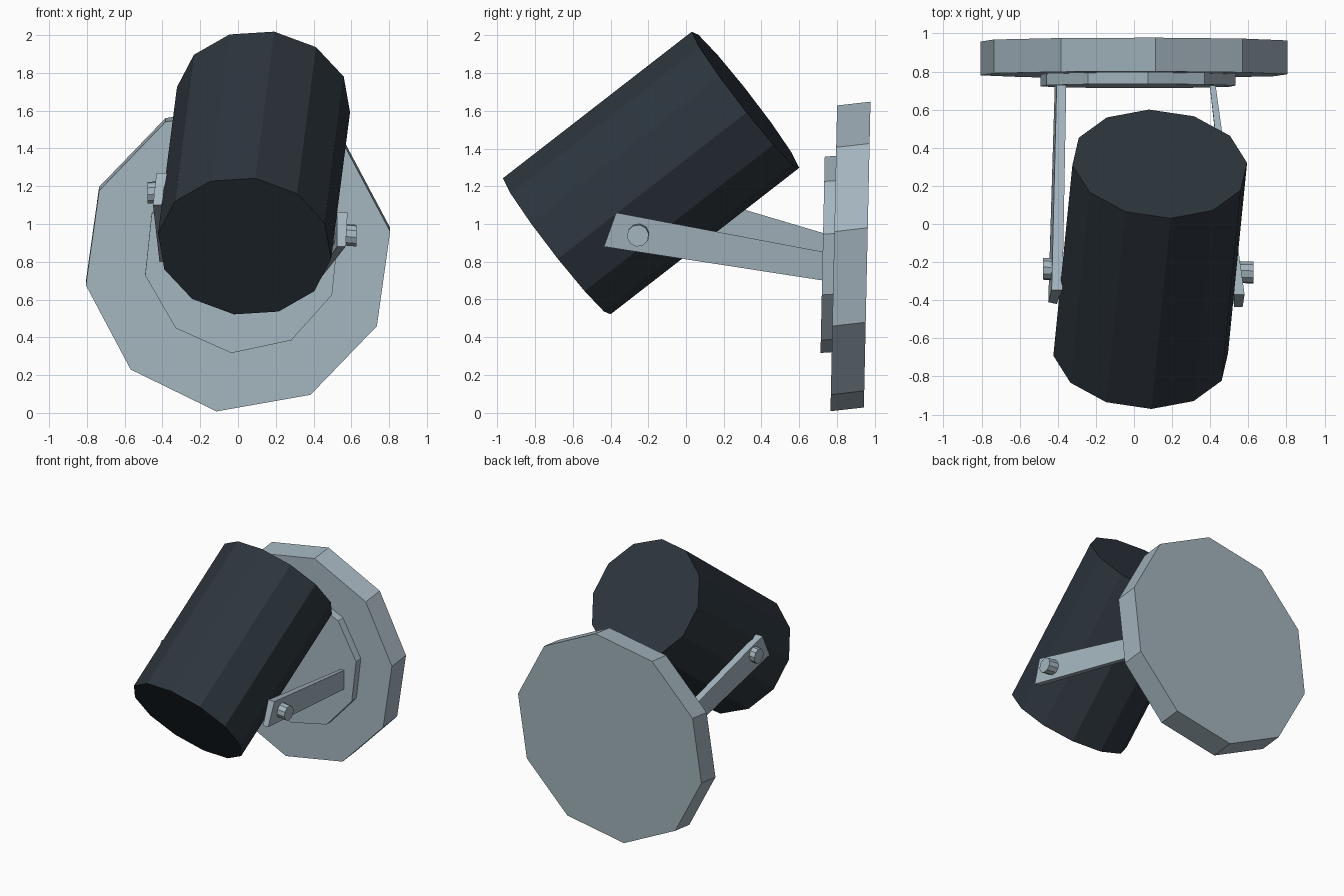
import bpy, bmesh, math
from mathutils import Vector

if "Cube" in bpy.data.objects:
    bpy.data.objects.remove(bpy.data.objects["Cube"])


def material(name, rgb):
    m = bpy.data.materials.new(name)
    m.diffuse_color = (*rgb, 1)
    m.use_nodes = True
    m.node_tree.nodes["Principled BSDF"].inputs["Base Color"].default_value = m.diffuse_color
    return m


DARK = material("dark slate", (0.026, 0.036, 0.047))
STEEL = material("pale steel", (0.37, 0.46, 0.515))


def loft(name, ring_a, ring_b, mat):
    """Closed flat-shaded solid between two matching rings."""
    bm = bmesh.new()
    a = [bm.verts.new(p) for p in ring_a]
    b = [bm.verts.new(p) for p in ring_b]
    n = len(a)
    bm.faces.new(a)
    bm.faces.new(b)
    for i in range(n):
        j = (i + 1) % n
        bm.faces.new((a[i], a[j], b[j], b[i]))
    bmesh.ops.recalc_face_normals(bm, faces=bm.faces)
    me = bpy.data.meshes.new(name)
    bm.to_mesh(me)
    bm.free()
    me.materials.append(mat)
    ob = bpy.data.objects.new(name, me)
    bpy.context.collection.objects.link(ob)
    return ob


def ring(c, u, v, r, n, phase):
    """Regular polygon around c in the plane of u and v."""
    out = []
    for i in range(n):
        t = math.radians(phase) + 2 * math.pi * i / n
        out.append(Vector(c) + r * (math.cos(t) * u + math.sin(t) * v))
    return out


def prism(name, c0, c1, r, n, phase, mat, u=None, v=None):
    d = (Vector(c1) - Vector(c0)).normalized()
    if v is None:
        v = Vector((0, -d.z, d.y)).normalized()
    if u is None:
        u = d.cross(v).normalized()
    return loft(name, ring(c0, u, v, r, n, phase), ring(c1, u, v, r, n, phase), mat)


# tilted lamp drum
prism("lamp_drum", (0.035, -0.685, 0.882), (0.135, 0.315, 1.658), 0.463, 12, 23, DARK)

# wall plate and smaller mounting disc, slightly leaning
X, UP = Vector((1, 0, 0)), Vector((0, 0.0217, 1))
prism("wall_plate", (0, 0.783, 0.818), (0, 0.96, 0.838), 0.818, 10, 10, STEEL, X, UP)
prism("mounting_disc", (0.02, 0.724, 0.837), (0.02, 0.80, 0.842), 0.523, 10, 12, STEEL, X, UP)

# bracket arms: front end ring and wall end ring (outer/inner top, inner/outer bottom)
loft("right_arm",
     [(0.58, -0.37, 1.06), (0.525, -0.37, 1.06), (0.525, -0.435, 0.88), (0.57, -0.435, 0.88)],
     [(0.425, 0.75, 0.848), (0.395, 0.75, 0.848), (0.395, 0.75, 0.697), (0.425, 0.75, 0.697)], STEEL)
loft("left_arm",
     [(-0.432, -0.345, 1.27), (-0.375, -0.345, 1.27), (-0.405, -0.42, 1.10), (-0.45, -0.41, 1.10)],
     [(-0.405, 0.75, 0.945), (-0.355, 0.75, 0.945), (-0.365, 0.75, 0.795), (-0.415, 0.75, 0.795)], STEEL)

# pivot bolts
Y, Z = Vector((0, 1, 0)), Vector((0, 0, 1))
prism("right_bolt", (0.48, -0.25, 0.95), (0.628, -0.255, 0.938), 0.058, 10, 9, STEEL, Y, Z)
prism("left_bolt", (-0.36, -0.24, 1.172), (-0.478, -0.235, 1.165), 0.058, 10, 9, STEEL, Y, Z)
